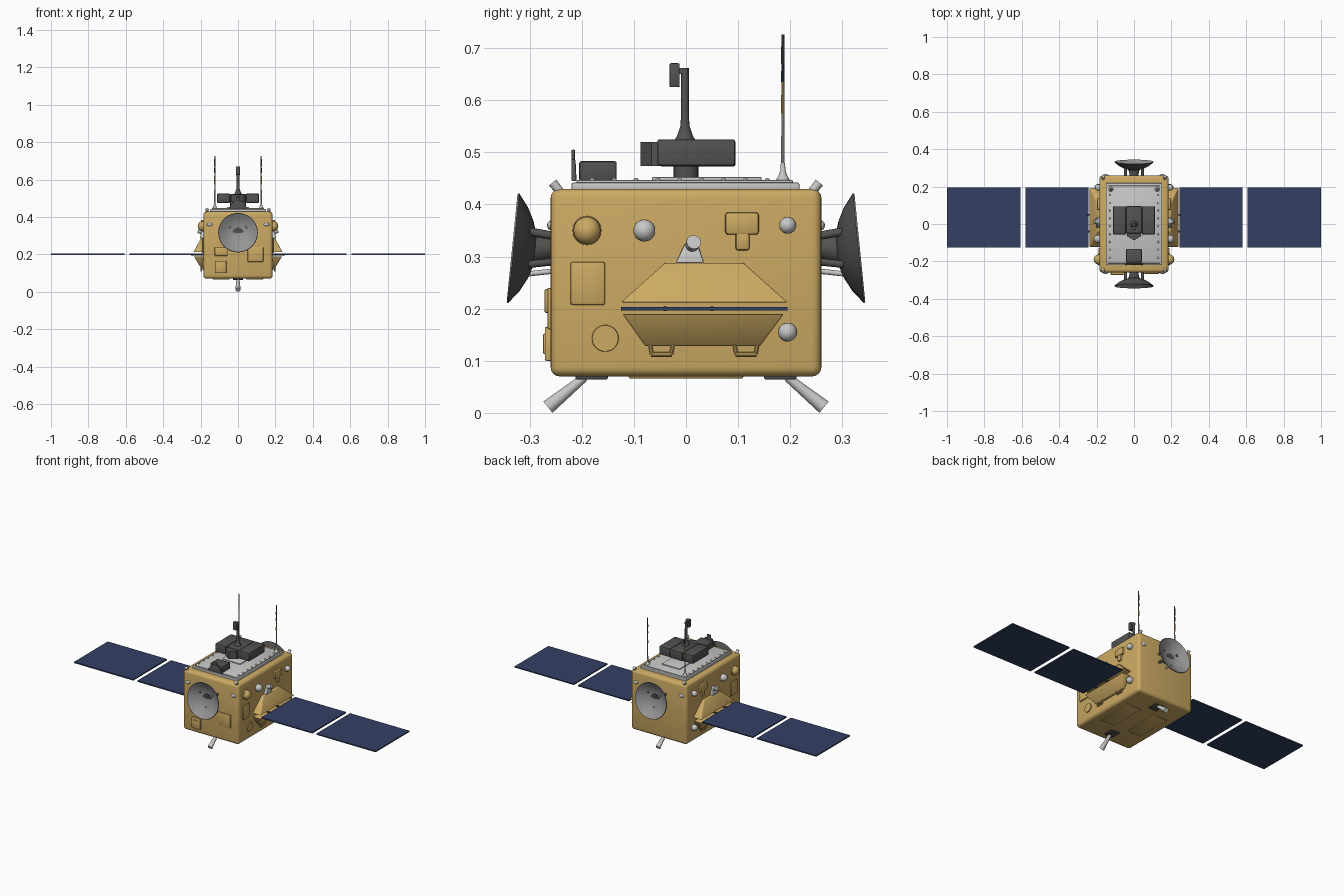
import bpy, bmesh, math
from mathutils import Vector, Matrix

if "Cube" in bpy.data.objects:
    bpy.data.objects.remove(bpy.data.objects["Cube"])


def material(name, col):
    m = bpy.data.materials.new(name)
    m.diffuse_color = (*col, 1)
    m.use_nodes = True
    m.node_tree.nodes["Principled BSDF"].inputs["Base Color"].default_value = m.diffuse_color
    return m


GOLD = material("gold foil", (0.60, 0.40, 0.125))
WHITE = material("light grey", (0.57, 0.57, 0.56))
DARK = material("dark grey", (0.085, 0.085, 0.08))
GREY = material("dish grey", (0.30, 0.30, 0.30))
BLUE = material("solar blue", (0.033, 0.05, 0.125))


def finish(name, bm, *mats, angle=35):
    bmesh.ops.recalc_face_normals(bm, faces=bm.faces)
    me = bpy.data.meshes.new(name)
    bm.to_mesh(me)
    bm.free()
    for m in mats:
        me.materials.append(m)
    me.shade_smooth()
    me.set_sharp_from_angle(angle=math.radians(angle))
    ob = bpy.data.objects.new(name, me)
    bpy.context.collection.objects.link(ob)
    return ob


def loft(name, low, high, mat, bevel=0.0, seg=2):
    """Block between two rectangles (x0, x1, y0, y1, z)."""
    bm = bmesh.new()
    rings = []
    for x0, x1, y0, y1, z in (low, high):
        rings.append([bm.verts.new(p) for p in
                      ((x0, y0, z), (x1, y0, z), (x1, y1, z), (x0, y1, z))])
    a, b = rings
    bm.faces.new(a[::-1])
    bm.faces.new(b)
    for i in range(4):
        j = (i + 1) % 4
        bm.faces.new((a[i], a[j], b[j], b[i]))
    if bevel:
        bmesh.ops.bevel(bm, geom=bm.edges[:], offset=bevel, segments=seg,
                        profile=0.5, affect='EDGES')
    return finish(name, bm, mat)


def box(name, x, y, z, mat, bevel=0.0, seg=2):
    x, y, z = sorted(x), sorted(y), sorted(z)
    return loft(name, (*x, *y, z[0]), (*x, *y, z[1]), mat, bevel, seg)


def rod(name, p, q, r1, r2, mat, seg=20):
    p, q = Vector(p), Vector(q)
    d = q - p
    bm = bmesh.new()
    bmesh.ops.create_cone(bm, cap_ends=True, segments=seg, radius1=r1, radius2=r2, depth=d.length)
    bm.transform(Matrix.Translation((p + q) / 2) @ d.to_track_quat('Z', 'Y').to_matrix().to_4x4())
    return finish(name, bm, mat)


def ball(name, c, r, mat, scale=(1, 1, 1)):
    bm = bmesh.new()
    bmesh.ops.create_uvsphere(bm, u_segments=24, v_segments=14, radius=r)
    bm.transform(Matrix.Translation(c) @ Matrix.Diagonal((*scale, 1)))
    return finish(name, bm, mat)


def revolve(name, profile, origin, direction, mats, inner_from=None, seg=40):
    """Spin (radius, height) points; faces from ring inner_from use slot 1."""
    bm = bmesh.new()
    rings = []
    for r, h in profile:
        n = 1 if r == 0 else seg
        rings.append([bm.verts.new((r * math.cos(2 * math.pi * i / seg),
                                    r * math.sin(2 * math.pi * i / seg), h)) for i in range(n)])
    for k, (a, b) in enumerate(zip(rings, rings[1:])):
        for i in range(seg):
            j = (i + 1) % seg
            vs = [a[i % len(a)], a[j % len(a)], b[j % len(b)], b[i % len(b)]]
            f = bm.faces.new(list(dict.fromkeys(vs)))
            f.material_index = int(inner_from is not None and k >= inner_from)
    rot = Vector(direction).to_track_quat('Z', 'Y').to_matrix().to_4x4()
    bm.transform(Matrix.Translation(origin) @ rot)
    return finish(name, bm, *mats)


# Main body and top deck
box("body", (-.185, .185), (-.26, .26), (.07, .43), GOLD, .018, 4)
box("top_deck", (-.15, .15), (-.22, .218), (.425, .442), WHITE, .004)
box("top_deck_sheet", (-.14, .14), (-.21, .205), (.44, .447), WHITE, .002)
box("deck_cover", (-.06, .06), (-.065, .145), (.445, .453), WHITE, .003)
for s in (1, -1):
    for i in range(9):
        ball("deck_bolt", (s * .13, -.18 + i * .042, .446), .005, WHITE)

# Central instrument: pillar, two boxes, hub and mast
rod("instrument_pillar", (0, 0, .445), (0, 0, .48), .024, .024, DARK)
box("instrument_hub", (-.042, .042), (-.05, .095), (.473, .524), DARK, .004)
rod("hub_nose", (0, -.045, .474), (0, -.045, .52), .042, .042, DARK, 6)
for s in (1, -1):
    box("instrument_box", (s * .043, s * .112), (-.055, .094), (.475, .525), DARK, .004)
revolve("mast", [(.022, .52), (.015, .532), (.009, .55), (.0075, .57), (.0075, .662), (0, .662)],
        (0, -.002, 0), (0, 0, 1), [DARK], seg=16)
box("mast_head", (-.012, .012), (-.032, -.012), (.625, .671), DARK, .003)
box("mast_head_arm", (-.007, .007), (-.015, .003), (.65, .662), DARK)

# Front sensor on the deck
box("front_sensor_box", (-.042, .042), (-.205, -.133), (.445, .483), DARK, .004)
loft("front_sensor_plate", (-.05, .05, -.22, -.21, .445), (-.022, .022, -.22, -.212, .486), DARK, .002)
box("front_sensor_tab", (-.012, .012), (-.22, -.213), (.48, .505), DARK, .002)

# Whip antennas
for s in (1, -1):
    x, y = s * .124, .186
    revolve("antenna_base", [(.015, .444), (.009, .454), (.005, .465), (.004, .48), (0, .48)],
            (x, y, 0), (0, 0, 1), [WHITE], seg=16)
    for z0, z1, m in ((.47, .575, WHITE), (.575, .635, GOLD), (.635, .67, BLUE), (.67, .726, DARK)):
        rod("antenna_section", (x, y, z0), (x, y, z1), .0035, .003, m, 10)

# Front and back: dishes, struts, thrusters
outer = [(0, 0), (.03, .001), (.055, .009), (.08, .022), (.106, .042)]
inner = [(.104, .045), (.08, .027), (.055, .014), (.03, .006), (0, .005)]
for s in (1, -1):
    n = Vector((0, s, .1)).normalized()
    revolve("dish", outer + inner, (0, s * .289, .312), n, [DARK, GREY], inner_from=4)
    rod("dish_mount", (0, s * .255, .318), (0, s * .294, .314), .022, .03, DARK)
    for dx in (-.045, .045):
        rod("dish_strut", (dx, s * .255, .34), (dx, s * .302, .348), .008, .008, DARK, 12)
        rod("dish_strut", (dx, s * .255, .29), (dx, s * .302, .285), .007, .007, DARK, 12)
    rod("dish_thin_strut", (0, s * .255, .272), (0, s * .31, .266), .005, .005, WHITE, 12)
    box("thruster_base", (-.028, .028), (s * .15, s * .212), (.064, .074), DARK, .003)
    rod("thruster", (0, s * .195, .068), (0, s * .265, .011), .008, .014, WHITE)
    for x in (-.165, .165):
        rod("corner_nozzle", (x, s * .238, .42), (x, s * .256, .442), .008, .009, WHITE, 14)
        ball("face_sensor", (x * .92, s * .26, .36), .013, WHITE, (1.2, .5, .7))

# Raised plates on the front face
box("front_hatch", (-.12, -.062), (-.271, -.25), (.10, .165), GOLD, .003)
box("front_hatch_panel", (-.108, -.074), (-.274, -.26), (.113, .152), GOLD, .002)
box("front_cover", (-.125, -.055), (-.272, -.25), (.192, .238), GOLD, .004)
box("front_plate", (.052, .135), (-.266, -.25), (.16, .24), GOLD, .003)

# Underside relief
for x in (-.09, .09):
    box("underside_plate", (x - .045, x + .045), (-.11, .11), (.066, .08), GOLD, .003)

# Left and right: solar wings, hoods and fittings
for s in (1, -1):
    def sx(*v):
        return sorted(s * k for k in v)

    for a, b in ((.242, .58), (.607, 1.0)):
        box("solar_panel", sx(a, b), (-.125, .195), (.1965, .2035), BLUE)
    for y in (-.04, .05):
        rod("wing_hinge", (s * .17, y, .2), (s * .25, y, .2), .005, .005, DARK, 10)
    loft("upper_hood", (*sx(.175, .238), -.125, .195, .212),
         (*sx(.175, .197), -.04, .11, .288), GOLD, .003)
    loft("lower_hood", (*sx(.175, .198), -.078, .142, .128),
         (*sx(.175, .236), -.122, .188, .19), GOLD, .003)
    for y in (-.047, .115):
        for e in (-.022, .022):
            rod("handle_side", (s * .196, y + e, .132), (s * .196, y + e * .85, .113), .004, .004, GOLD, 10)
        rod("handle_bar", (s * .196, y - .02, .112), (s * .196, y + .02, .112), .0045, .0045, GOLD, 10)
    # sensor domes
    for y, z, r in ((-.08, .35, .021), (.195, .36, .016), (.195, .155, .018)):
        rod("dome_collar", (s * .18, y, z), (s * .194, y, z), r, r, WHITE)
        ball("sensor_dome", (s * .194, y, z), r, WHITE)
    rod("gold_dome_collar", (s * .18, -.19, .35), (s * .192, -.19, .35), .028, .027, GOLD, 28)
    ball("gold_dome", (s * .192, -.19, .35), .026, GOLD, (.9, 1, 1))
    # foil-covered plates
    box("side_hatch", sx(.175, .192), (-.222, -.155), (.207, .29), GOLD, .005)
    rod("side_disc", (s * .175, -.155, .143), (s * .19, -.155, .143), .027, .025, GOLD, 28)
    box("side_unit", sx(.175, .198), (.075, .14), (.342, .385), GOLD, .006)
    box("side_unit_foot", sx(.175, .195), (.095, .122), (.312, .35), GOLD, .005)
    # star sensor above the hood
    loft("star_sensor_bracket", (*sx(.175, .204), -.02, .035, .288),
         (*sx(.175, .195), -.002, .022, .325), WHITE, .003)
    rod("star_sensor", (s * .185, .01, .318), (s * .212, .015, .328), .012, .014, WHITE)
